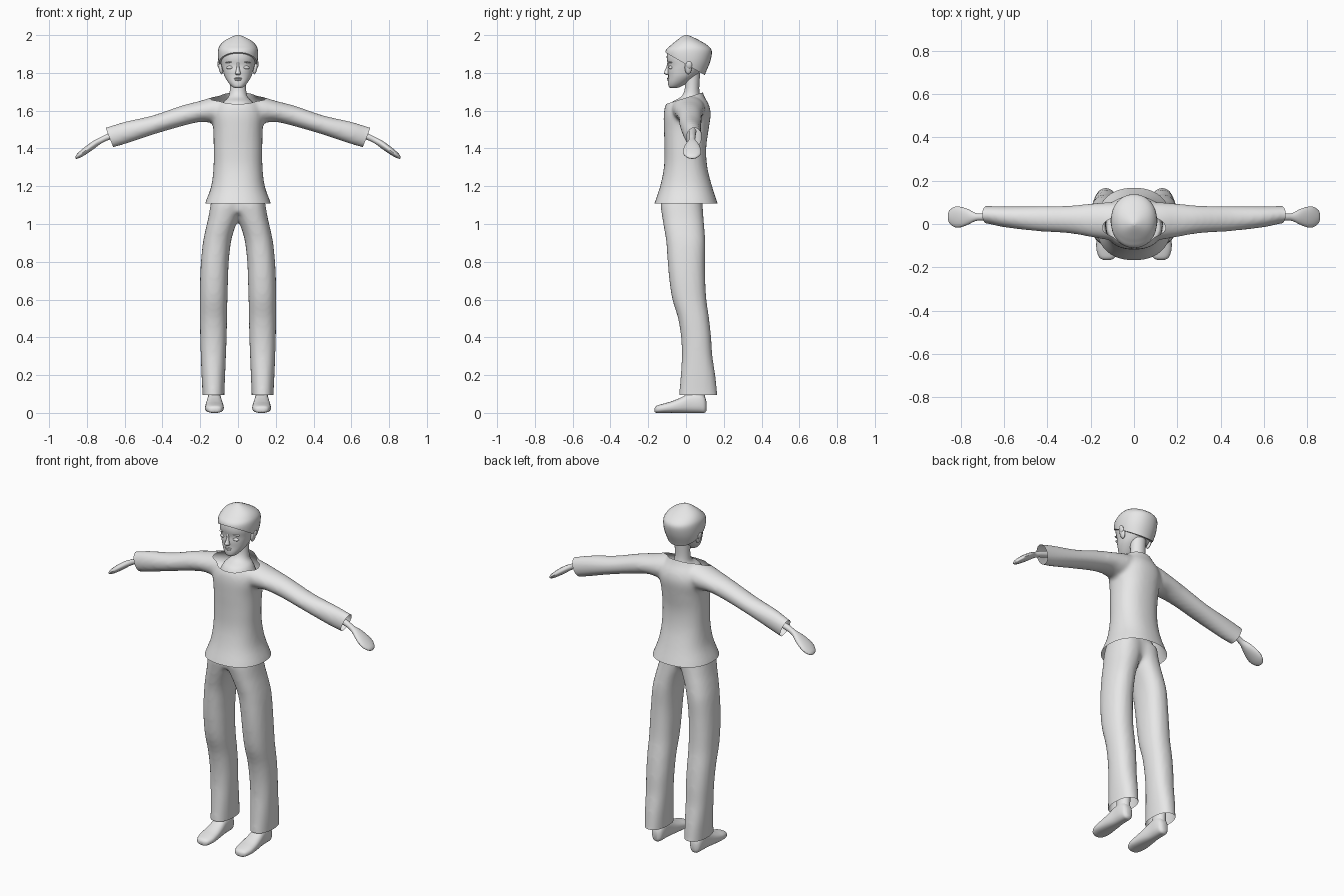
import bpy, bmesh, math
from mathutils import Vector, Matrix

grey = bpy.data.materials.new("light grey")
grey.diffuse_color = (0.8, 0.8, 0.8, 1)


def smooth_rings(rings, steps):
    """Catmull-Rom interpolation between the given cross-sections."""
    out, n = [], len(rings)
    for i in range(n - 1):
        p0, p1, p2, p3 = (rings[max(0, min(n - 1, i + k))] for k in (-1, 0, 1, 2))
        for s in range(steps):
            t = s / steps
            out.append([0.5 * (2*b + (c-a)*t + (2*a-5*b+4*c-d)*t*t + (3*b-a-3*c+d)*t**3)
                        for a, b, c, d in zip(p0, p1, p2, p3)])
    return out + [list(rings[-1])]


def loft(bm, rings, axis, side=1, seg=32, power=2.0, steps=4):
    """Closed tube along an axis; ring = (position, a min, a max, b min, b max)."""
    loops = []
    for t, a0, a1, b0, b1 in smooth_rings(rings, steps):
        loop = []
        for k in range(seg):
            c, s = math.cos(2*math.pi*k/seg), math.sin(2*math.pi*k/seg)
            a = (a0+a1)/2 + (a1-a0)/2 * math.copysign(abs(c)**(2/power), c)
            b = (b0+b1)/2 + (b1-b0)/2 * math.copysign(abs(s)**(2/power), s)
            x, y, z = {'x': (t, a, b), 'y': (a, t, b), 'z': (a, b, t)}[axis]
            loop.append(bm.verts.new((x*side, y, z)))
        loops.append(loop)
    for l0, l1 in zip(loops, loops[1:]):
        for k in range(seg):
            j = (k+1) % seg
            bm.faces.new((l0[k], l0[j], l1[j], l1[k]))
    bm.faces.new(loops[0])
    bm.faces.new(loops[-1])


def blob(bm, loc, size, tilt=0):
    """Small ellipsoid; tilt turns it about the y axis."""
    m = Matrix.Translation(loc) @ Matrix.Rotation(tilt, 4, 'Y') @ Matrix.Diagonal((*size, 1))
    bmesh.ops.create_uvsphere(bm, u_segments=16, v_segments=10, radius=1, matrix=m)


def cut(bm, point, normal, fill=False):
    """Remove everything on the normal side of a plane."""
    g = bm.verts[:] + bm.edges[:] + bm.faces[:]
    r = bmesh.ops.bisect_plane(bm, geom=g, plane_co=point, plane_no=normal, clear_outer=True)
    if fill:
        bmesh.ops.holes_fill(bm, edges=[e for e in bm.edges if e.is_boundary])


def finish(name, bm, blend=0):
    """Make the object; blend > 0 fuses the tubes into one soft skin of that voxel size."""
    bmesh.ops.recalc_face_normals(bm, faces=bm.faces)
    me = bpy.data.meshes.new(name)
    bm.to_mesh(me)
    bm.free()
    me.materials.append(grey)
    ob = bpy.data.objects.new(name, me)
    bpy.context.collection.objects.link(ob)
    bpy.ops.object.select_all(action='DESELECT')
    ob.select_set(True)
    bpy.context.view_layer.objects.active = ob
    if blend:
        m = ob.modifiers.new("fuse", 'REMESH')
        m.mode, m.voxel_size = 'VOXEL', blend
        bpy.ops.object.modifier_apply(modifier=m.name)
        m = ob.modifiers.new("soften", 'SMOOTH')
        m.factor, m.iterations = 0.5, 6
        bpy.ops.object.modifier_apply(modifier=m.name)
    bpy.ops.object.shade_smooth_by_angle(angle=math.radians(45))
    return ob


def trim(ob, planes):
    """Open the ends of a fused garment."""
    bm = bmesh.new()
    bm.from_mesh(ob.data)
    for p, n in planes:
        cut(bm, p, n)
    bm.to_mesh(ob.data)
    bm.free()


# Shirt: torso and two sleeves fused, then opened at hem, neck and cuffs
bm = bmesh.new()
loft(bm, [(1.05, -.19, .19, -.185, .185), (1.11, -.174, .174, -.167, .167),
          (1.20, -.142, .142, -.137, .138), (1.30, -.130, .130, -.117, .113),
          (1.40, -.129, .129, -.114, .107), (1.50, -.131, .131, -.117, .120),
          (1.58, -.140, .140, -.118, .131), (1.63, -.125, .125, -.108, .122),
          (1.67, -.100, .100, -.080, .100), (1.71, -.075, .075, -.05, .085),
          (1.75, -.06, .06, -.03, .08)], 'z', power=2.3)
for s in (1, -1):
    loft(bm, [(.02, -.07, .10, 1.55, 1.675), (.08, -.075, .10, 1.545, 1.680),
              (.13, -.072, .10, 1.535, 1.673), (.20, -.06, .094, 1.54, 1.652),
              (.30, -.043, .085, 1.517, 1.626), (.45, -.033, .082, 1.473, 1.575),
              (.60, -.015, .082, 1.423, 1.541), (.69, .003, .084, 1.396, 1.514),
              (.78, .003, .087, 1.36, 1.49)], 'x', s)
shirt = finish("shirt", bm, 0.011)
trim(shirt, [((0, 0, 1.108), (0, 0, -1)), ((0, -.09, 1.64), (0, -.30, .95)),
             ((.70, 0, 1.507), (.93, 0, -.365)), ((-.70, 0, 1.507), (-.93, 0, -.365))])

# Trousers: hips and two legs fused, opened at the ankles
bm = bmesh.new()
loft(bm, [(1.06, -.14, .14, -.12, .075), (1.12, -.138, .138, -.125, .08),
          (1.20, -.125, .125, -.11, .08)], 'z')
for s in (1, -1):
    loft(bm, [(.03, .072, .187, -.04, .172), (.10, .072, .188, -.036, .166),
              (.20, .068, .193, -.028, .155), (.30, .064, .197, -.022, .140),
              (.40, .060, .200, -.026, .133), (.50, .058, .202, -.042, .122),
              (.60, .056, .202, -.072, .108), (.70, .053, .201, -.088, .102),
              (.80, .049, .196, -.097, .100), (.90, .038, .186, -.104, .102),
              (.97, .020, .172, -.115, .098), (1.03, -.004, .158, -.125, .093),
              (1.10, -.03, .146, -.134, .088), (1.16, -.03, .135, -.125, .085)], 'z', s, power=2.3)
trousers = finish("trousers", bm, 0.011)
trim(trousers, [((0, 0, .095), (0, 0, -1))])

# Hands and shoes
for s, side in ((1, "left"), (-1, "right")):
    bm = bmesh.new()
    loft(bm, [(.60, .015, .055, 1.47, 1.51), (.69, .016, .050, 1.443, 1.478),
              (.73, .014, .050, 1.422, 1.458), (.765, -.002, .068, 1.396, 1.440),
              (.80, -.015, .079, 1.372, 1.416), (.83, -.014, .079, 1.354, 1.392),
              (.853, .004, .062, 1.345, 1.370), (.860, .024, .044, 1.348, 1.358)], 'x', s, seg=20)
    finish(side + "_hand", bm)
    bm = bmesh.new()
    loft(bm, [(-.166, .108, .140, .006, .026), (-.155, .088, .160, 0, .038),
              (-.12, .076, .173, 0, .049), (-.08, .076, .174, 0, .060),
              (-.03, .080, .170, 0, .080), (.02, .086, .164, 0, .105),
              (.07, .088, .162, 0, .11), (.097, .095, .155, 0, .09),
              (.108, .11, .14, .012, .06)], 'y', s, seg=24, power=2.5)
    loft(bm, [(.05, .092, .158, .015, .100), (.10, .092, .158, .018, .102),
              (.2, .09, .16, .02, .105)], 'z', s, seg=20)
    finish(side + "_shoe", bm)

# Neck flaring into the upper chest
bm = bmesh.new()
loft(bm, [(1.60, -.10, .10, -.10, .10), (1.645, -.078, .078, -.075, .085),
          (1.675, -.050, .050, -.025, .075), (1.72, -.043, .043, -.006, .070),
          (1.80, -.045, .045, -.01, .075)], 'z', seg=24)
finish("neck", bm)

# Face with nose, lips, closed eyelids and brows
bm = bmesh.new()
loft(bm, [(1.720, -.016, .016, -.083, -.05), (1.728, -.032, .032, -.092, -.025),
          (1.75, -.052, .052, -.095, .01), (1.78, -.070, .070, -.094, .05),
          (1.81, -.080, .080, -.096, .08), (1.84, -.088, .088, -.095, .10),
          (1.88, -.094, .094, -.102, .115), (1.92, -.088, .088, -.095, .11),
          (1.95, -.06, .06, -.06, .08)], 'z', power=2.2)
finish("face", bm)
bm = bmesh.new()
loft(bm, [(1.790, -.010, .010, -.106, -.085), (1.797, -.015, .015, -.117, -.085),
          (1.806, -.012, .012, -.115, -.085), (1.83, -.007, .007, -.104, -.085),
          (1.855, -.006, .006, -.099, -.09)], 'z', seg=12)
finish("nose", bm)
bm = bmesh.new()
blob(bm, (0, -.092, 1.771), (.022, .009, .004))
blob(bm, (0, -.092, 1.763), (.018, .009, .005))
finish("lips", bm)
bm = bmesh.new()
for s in (1, -1):
    blob(bm, (.040*s, -.080, 1.829), (.021, .012, .010), .1*s)
    blob(bm, (.042*s, -.080, 1.857), (.024, .014, .004), .12*s)
finish("eyelids_and_brows", bm)

# Ears
bm = bmesh.new()
for s in (1, -1):
    blob(bm, (.092*s, .012, 1.828), (.011, .019, .036), .18*s)
    blob(bm, (.102*s, .016, 1.842), (.007, .016, .020), .18*s)
finish("ears", bm)

# Hair: a cap sliced along the slanted hairline
bm = bmesh.new()
loft(bm, [(1.75, -.07, .07, -.05, .085), (1.80, -.090, .090, -.09, .104),
          (1.86, -.104, .104, -.105, .128), (1.915, -.106, .106, -.109, .137),
          (1.945, -.096, .096, -.082, .115), (1.97, -.072, .072, -.052, .075),
          (1.99, -.035, .035, -.025, .035), (2.0, -.008, .008, -.006, .008)], 'z', power=2.15)
cut(bm, (0, -.109, 1.908), (0, -.50, -.87), True)
finish("hair", bm)
